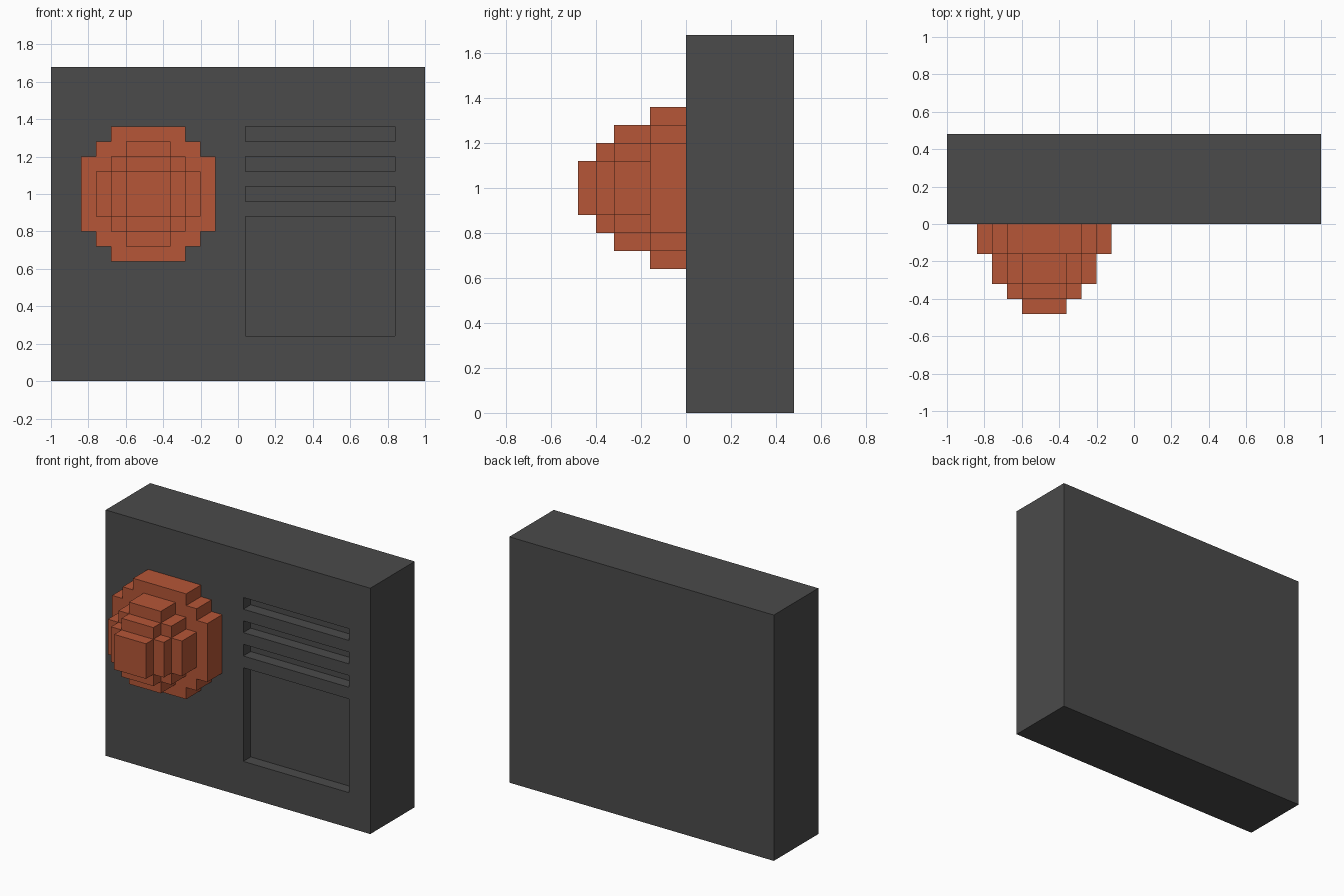
import bpy, bmesh
from mathutils import Matrix, Vector

if "Cube" in bpy.data.objects:
    bpy.data.objects.remove(bpy.data.objects["Cube"])


def material(name, rgb):
    m = bpy.data.materials.new(name)
    m.diffuse_color = (*rgb, 1)
    m.use_nodes = True
    m.node_tree.nodes["Principled BSDF"].inputs["Base Color"].default_value = m.diffuse_color
    return m


def add_object(name, bm, mat):
    bmesh.ops.recalc_face_normals(bm, faces=bm.faces)
    mesh = bpy.data.meshes.new(name)
    bm.to_mesh(mesh)
    bm.free()
    mesh.materials.append(mat)
    ob = bpy.data.objects.new(name, mesh)
    bpy.context.collection.objects.link(ob)
    return ob


def add_box(bm, lo, hi):
    lo, hi = Vector(lo), Vector(hi)
    mat = Matrix.Translation((lo + hi) / 2) @ Matrix.Diagonal((*(hi - lo), 1))
    bmesh.ops.create_cube(bm, size=1, matrix=mat)


def add_stepped_prism(bm, steps, y_front, y_back, cx, cz):
    """Prism with a stepped round outline; steps = (half width, half height), widest first."""
    quarter = [steps[0]]
    for (_, h0), (w1, h1) in zip(steps, steps[1:]):
        quarter += [(w1, h0), (w1, h1)]
    half = quarter + [(-x, z) for x, z in reversed(quarter)]
    outline = half + [(-x, -z) for x, z in half]
    face = bm.faces.new([bm.verts.new((cx + x, y_front, cz + z)) for x, z in outline])
    ext = bmesh.ops.extrude_face_region(bm, geom=[face], use_keep_orig=True)["geom"]
    verts = [v for v in ext if isinstance(v, bmesh.types.BMVert)]
    bmesh.ops.translate(bm, verts=verts, vec=(0, y_back - y_front, 0))


dark_grey = material("dark grey", (0.070, 0.070, 0.070))
rust_orange = material("rust orange", (0.465, 0.093, 0.038))

# Wall panel
bm = bmesh.new()
add_box(bm, (-1, 0, 0), (1, 0.48, 1.68))
panel = add_object("panel", bm, dark_grey)

# Recesses: three narrow slots above one large window, all 0.08 deep
bm = bmesh.new()
for z0, z1 in ((1.28, 1.36), (1.12, 1.20), (0.96, 1.04), (0.24, 0.88)):
    add_box(bm, (0.04, -0.1, z0), (0.84, 0.08, z1))
cutter = add_object("recess_cutter", bm, dark_grey)
cutter.hide_render = True

cut = panel.modifiers.new("recesses", 'BOOLEAN')
cut.operation = 'DIFFERENCE'
cut.solver = 'EXACT'
cut.object = cutter
bpy.context.view_layer.objects.active = panel
bpy.ops.object.modifier_apply(modifier=cut.name)
bpy.data.objects.remove(cutter)

# Blocky half-round dome, stacked from stepped layers
layers = (
    (-0.16, 0.00, ((0.36, 0.20), (0.28, 0.28), (0.20, 0.36))),
    (-0.32, -0.16, ((0.28, 0.12), (0.20, 0.20), (0.12, 0.28))),
    (-0.40, -0.32, ((0.20, 0.12), (0.12, 0.20))),
    (-0.48, -0.40, ((0.12, 0.12),)),
)
bm = bmesh.new()
for y_front, y_back, steps in layers:
    add_stepped_prism(bm, steps, y_front, y_back, -0.48, 1.0)
add_object("dome", bm, rust_orange)
